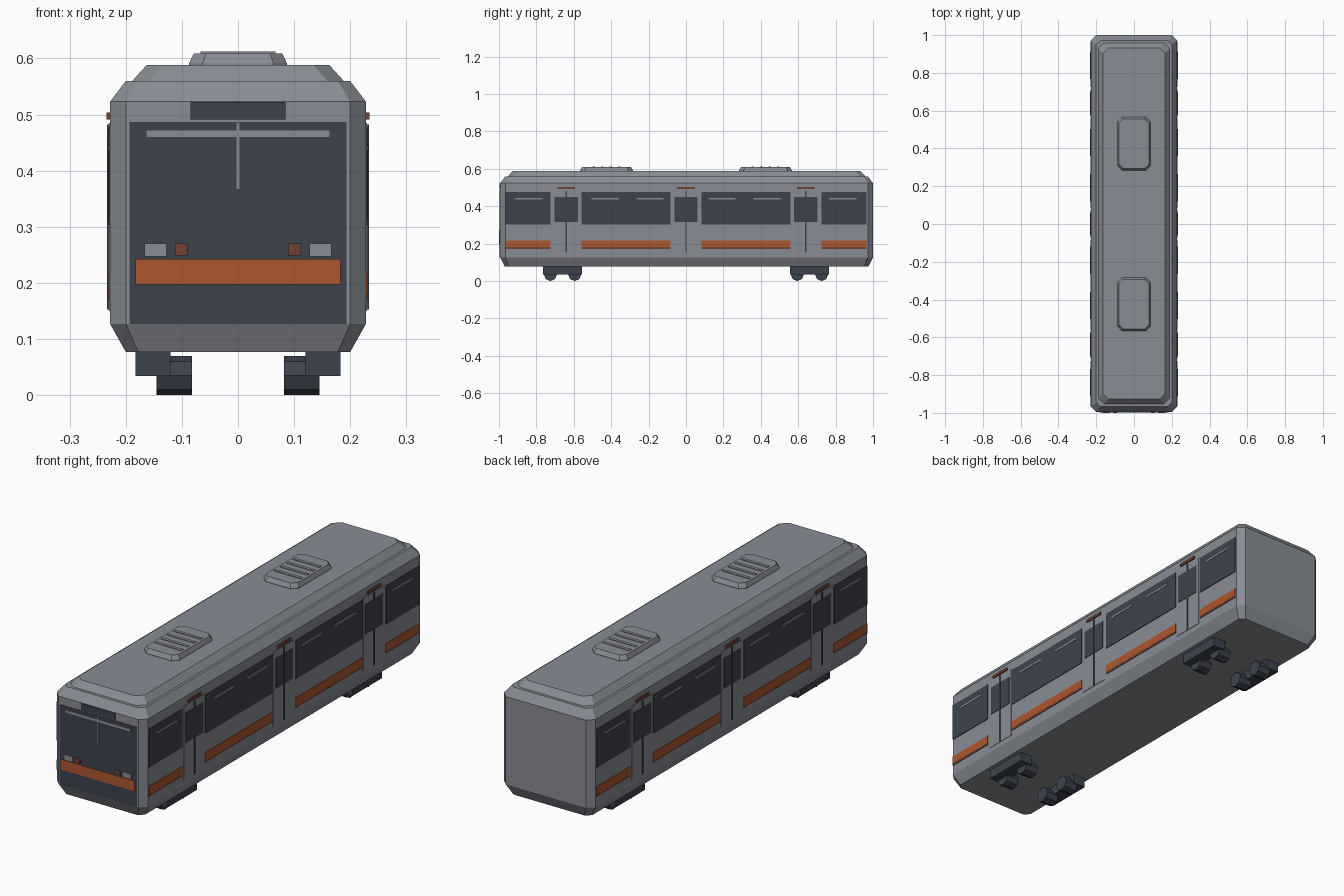
import bpy
import bmesh
import math
from mathutils import Matrix, Vector

cube = bpy.data.objects.get("Cube")
if cube:
    bpy.data.objects.remove(cube, do_unlink=True)


def material(name, rgb):
    m = bpy.data.materials.new(name)
    m.use_nodes = True
    m.diffuse_color = (*rgb, 1)
    m.node_tree.nodes["Principled BSDF"].inputs["Base Color"].default_value = (*rgb, 1)
    return m


GREY = material("body grey", (0.25, 0.265, 0.295))
DARK = material("dark glass", (0.048, 0.055, 0.076))
ORANGE = material("stripe orange", (0.42, 0.095, 0.028))
BROWN = material("lamp red brown", (0.17, 0.055, 0.035))


def finish(name, bm, mat):
    bmesh.ops.recalc_face_normals(bm, faces=bm.faces)
    mesh = bpy.data.meshes.new(name)
    bm.to_mesh(mesh)
    bm.free()
    mesh.materials.append(mat)
    obj = bpy.data.objects.new(name, mesh)
    bpy.context.collection.objects.link(obj)
    return obj


def boxes(name, mat, bounds):
    """One object made of boxes, each given as (x range, y range, z range)."""
    bm = bmesh.new()
    for ranges in bounds:
        centre = Vector([(a + b) / 2 for a, b in ranges])
        size = [abs(b - a) for a, b in ranges]
        bmesh.ops.create_cube(bm, size=1, matrix=Matrix.Translation(centre) @ Matrix.Diagonal((*size, 1)))
    return finish(name, bm, mat)


def shell(name, mat, levels, y=0):
    """Stacked chamfered rectangles: (z, half width, half length, corner cut)."""
    bm = bmesh.new()
    rings = []
    for z, w, l, c in levels:
        outline = [(w, c - l), (w, l - c), (w - c, l), (c - w, l),
                   (-w, l - c), (-w, c - l), (c - w, -l), (w - c, -l)]
        rings.append([bm.verts.new((px, py + y, z)) for px, py in outline])
    for low, high in zip(rings, rings[1:]):
        for i in range(8):
            j = (i + 1) % 8
            bm.faces.new((low[i], low[j], high[j], high[i]))
    bm.faces.new(rings[0])
    bm.faces.new(rings[-1])
    return finish(name, bm, mat)


# Body and raised roof
shell("body", GREY, [(0.077, 0.2, 0.972, 0.022), (0.127, 0.228, 0.997, 0.028),
                     (0.523, 0.228, 0.997, 0.028), (0.56, 0.2, 0.969, 0.022)], y=0.003)
shell("roof", GREY, [(0.555, 0.193, 0.96, 0.03), (0.588, 0.163, 0.93, 0.028)], y=0.003)

# Roof vents with slats
for tag, y in (("front", -0.425), ("rear", 0.425)):
    shell(tag + "_roof_vent", GREY, [(0.585, 0.087, 0.141, 0.024), (0.592, 0.087, 0.141, 0.024),
                                     (0.609, 0.079, 0.131, 0.022)], y=y)
    boxes(tag + "_vent_slats", GREY,
          [((-0.067, 0.067), (y + k * 0.045 - 0.007, y + k * 0.045 + 0.007), (0.606, 0.612))
           for k in (-1.5, -0.5, 0.5, 1.5)])

# Side windows, stripes and doors
BAYS = [(-0.965, -0.725), (-0.56, -0.083), (0.083, 0.56), (0.725, 0.965)]
RAILS = [-0.84, -0.432, -0.192, 0.192, 0.432, 0.84]
DOORS = [-0.64, 0, 0.64]
for side, s in (("left", 1), ("right", -1)):
    def layer(out):
        return (s * 0.224, s * out)

    boxes(side + "_windows", DARK, [(layer(0.231), bay, (0.303, 0.477)) for bay in BAYS])
    boxes(side + "_window_rails", GREY,
          [(layer(0.2325), (y - 0.072, y + 0.072), (0.437, 0.445)) for y in RAILS])
    boxes(side + "_stripe", ORANGE, [(layer(0.231), bay, (0.181, 0.217)) for bay in BAYS])
    boxes(side + "_stripe_trim", BROWN, [(layer(0.2305), bay, (0.172, 0.181)) for bay in BAYS])
    boxes(side + "_doors", GREY, [(layer(0.230), (y - 0.075, y + 0.075), (0.15, 0.485)) for y in DOORS])
    boxes(side + "_door_windows", DARK,
          [(layer(0.232), (y - 0.062, y + 0.062), (0.315, 0.45)) for y in DOORS])
    boxes(side + "_door_seams", DARK,
          [(layer(0.2335), (y - 0.003, y + 0.003), (0.153, 0.482)) for y in DOORS])
    boxes(side + "_door_lamps", BROWN,
          [(layer(0.234), (y - 0.047, y + 0.047), (0.491, 0.504)) for y in DOORS])

# Front end
FACE = -0.993


def front(name, mat, out, rects):
    boxes(name, mat, [(x, (FACE - out, FACE), z) for x, z in rects])


front("windshield", DARK, 0.003, [((-0.193, 0.193), (0.127, 0.487))])
front("destination_sign", DARK, 0.004, [((-0.085, 0.085), (0.491, 0.522))])
front("windshield_bars", GREY, 0.005, [((-0.163, 0.163), (0.46, 0.472)), ((-0.003, 0.003), (0.367, 0.487))])
front("front_stripe", ORANGE, 0.006, [((-0.183, 0.183), (0.197, 0.243))])
front("headlights", GREY, 0.007, [((s * 0.127, s * 0.167), (0.247, 0.27)) for s in (1, -1)])
front("marker_lamps", BROWN, 0.007, [((s * 0.09, s * 0.112), (0.249, 0.27)) for s in (1, -1)])

# Bogies: side frames and octagonal wheels
for tag, y in (("front", -0.66), ("rear", 0.66)):
    boxes(tag + "_bogie_frames", DARK,
          [((s * 0.12, s * 0.183), (y - 0.105, y + 0.105), (0.034, 0.08)) for s in (1, -1)])
    bm = bmesh.new()
    for s in (1, -1):
        for dy in (-0.065, 0.065):
            place = Matrix.Translation((s * 0.1135, y + dy, 0.035)) @ Matrix.Rotation(math.pi / 2, 4, "Y")
            bmesh.ops.create_cone(bm, cap_ends=True, segments=8, radius1=0.035, radius2=0.035,
                                  depth=0.063, matrix=place)
    finish(tag + "_wheels", bm, DARK)
